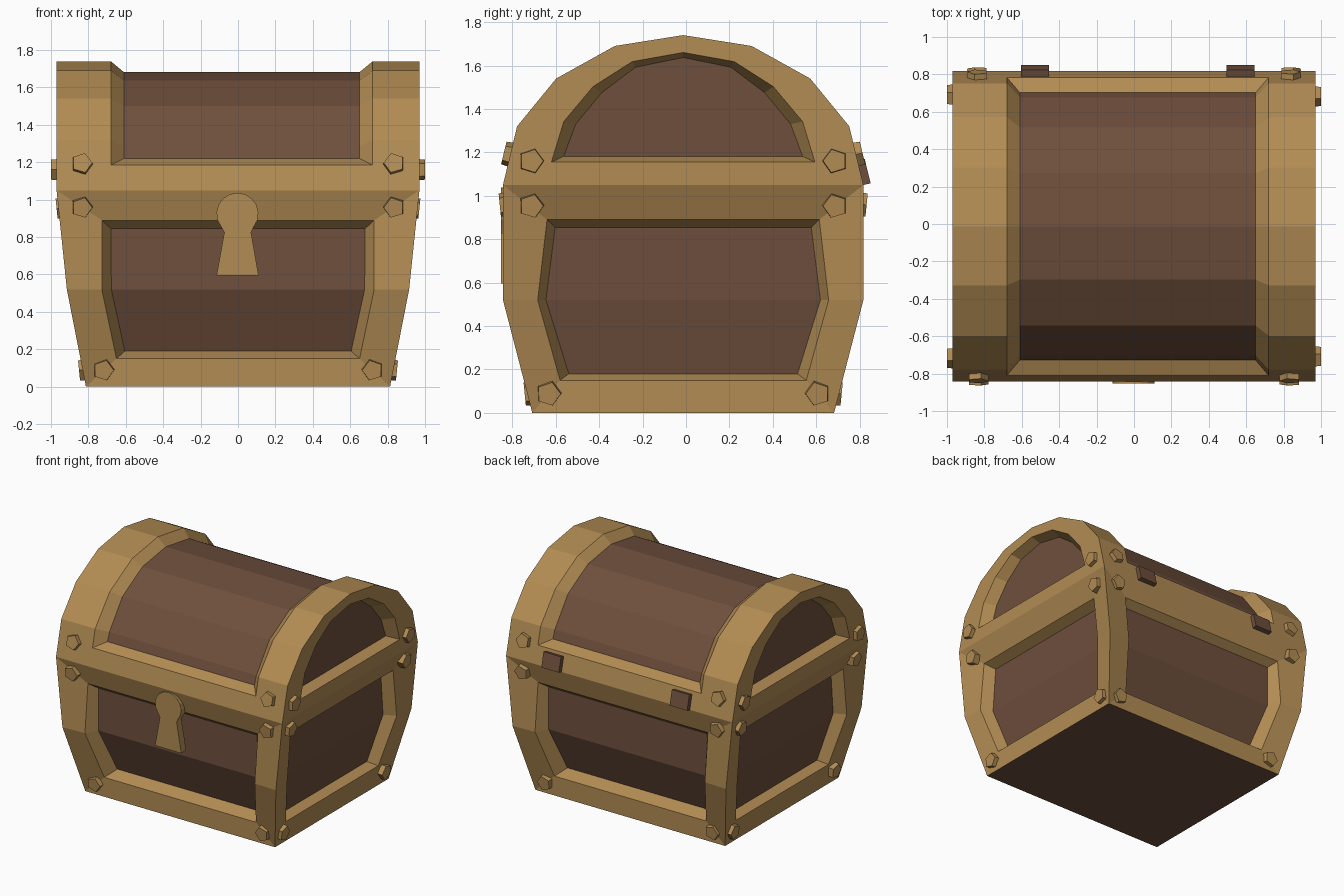
import bpy, bmesh, math
from mathutils import Vector, Matrix

cube = bpy.data.objects.get("Cube")
if cube:
    bpy.data.objects.remove(cube)


def material(name, rgb):
    m = bpy.data.materials.new(name)
    m.use_nodes = True
    m.diffuse_color = (*rgb, 1)
    m.node_tree.nodes["Principled BSDF"].inputs["Base Color"].default_value = (*rgb, 1)
    return m


GOLD = material("tan_trim", (0.45, 0.265, 0.088))
BROWN = material("brown_wood", (0.158, 0.078, 0.046))


def finish(name, bm, mats):
    bmesh.ops.remove_doubles(bm, verts=bm.verts, dist=0.0005)
    bmesh.ops.recalc_face_normals(bm, faces=bm.faces)
    me = bpy.data.meshes.new(name)
    bm.to_mesh(me)
    bm.free()
    for m in mats:
        me.materials.append(m)
    ob = bpy.data.objects.new(name, me)
    bpy.context.collection.objects.link(ob)
    return ob


def framed_panel(bm, outer, opening, panel):
    """Frame face, sloped reveal, then a sunken panel; loops run up one side and down the other."""
    loops = [[bm.verts.new(p) for p in loop] for loop in (outer, opening, panel)]
    n = len(outer)
    for a, b in zip(loops, loops[1:]):
        for i in range(n):
            j = (i + 1) % n
            bm.faces.new((a[i], a[j], b[j], b[i]))
    p = loops[2]
    for i in range(n // 2 - 1):
        quad = [p[i], p[i + 1], p[n - 2 - i], p[n - 1 - i]]
        bm.faces.new(list(dict.fromkeys(quad))).material_index = 1
    if n % 2:  # odd loops end in a triangle at the crown
        m = n // 2
        bm.faces.new((p[m - 1], p[m], p[m + 1])).material_index = 1


CY = -0.013  # depth centre of the chest

# ---- chest body: four framed sides and a wooden bottom ----
BODY = [(0.813, 0.695, 0), (0.915, 0.83, 0.52), (0.97, 0.83, 1.05)]  # half x, half y, z
# rows: (half width, depth, z) from bottom to top
FRONT_OPEN = [(0.65, 0.695, 0.15), (0.728, 0.822, 0.52), (0.728, 0.785, 0.89)]
FRONT_PANEL = [(0.605, 0.60, 0.19), (0.677, 0.73, 0.52), (0.68, 0.725, 0.845)]
SIDE_OPEN = [(0.567, 0.815, 0.15), (0.67, 0.90, 0.52), (0.627, 0.90, 0.89)]
SIDE_PANEL = [(0.527, 0.745, 0.18), (0.632, 0.81, 0.52), (0.59, 0.82, 0.855)]


def loop_front(rows, s):
    return ([(-w, s * d + CY, z) for w, d, z in rows]
            + [(w, s * d + CY, z) for w, d, z in reversed(rows)])


def loop_side(rows, s):
    return ([(s * d, -w + CY, z) for w, d, z in rows]
            + [(s * d, w + CY, z) for w, d, z in reversed(rows)])


bm = bmesh.new()
for s in (-1, 1):
    framed_panel(bm, loop_front(BODY, s), loop_front(FRONT_OPEN, s), loop_front(FRONT_PANEL, s))
    framed_panel(bm, loop_side([(y, x, z) for x, y, z in BODY], s),
                 loop_side(SIDE_OPEN, s), loop_side(SIDE_PANEL, s))
for (hx, hy, z), mat in ((BODY[0], 1), (BODY[2], 0)):
    f = bm.faces.new([bm.verts.new((a * hx, b * hy + CY, z))
                      for a, b in ((-1, -1), (1, -1), (1, 1), (-1, 1))])
    f.material_index = mat
finish("chest_body", bm, (GOLD, BROWN))

# ---- lid: curved top with sunken panel, arched ends ----
ARC = [(0.83, 1.05), (0.765, 1.32), (0.585, 1.54), (0.315, 1.69), (0, 1.74)]
ARC_OPEN = [(0.797, 1.185)] + ARC[1:]
ARC_PANEL = [(0.715, 1.22), (0.69, 1.285), (0.53, 1.50), (0.285, 1.637), (0, 1.682)]
END_OPEN = [(0.607, 1.155), (0.55, 1.342), (0.415, 1.503), (0.235, 1.618), (0, 1.66)]
END_PANEL = [(0.55, 1.182), (0.495, 1.33), (0.375, 1.475), (0.22, 1.592), (0, 1.637)]


def arch(half, x):
    pts = [(-y, z) for y, z in half] + [(y, z) for y, z in reversed(half[:-1])]
    return [(x, y + CY, z) for y, z in pts]


def arch_pair(half, x0, x1):
    return arch(half, x0) + arch(half, x1)[::-1]


bm = bmesh.new()
framed_panel(bm, arch_pair(ARC, -0.97, 0.97), arch_pair(ARC_OPEN, -0.68, 0.72),
             arch_pair(ARC_PANEL, -0.61, 0.65))
for s in (-1, 1):
    framed_panel(bm, arch(ARC, s * 0.97), arch(END_OPEN, s * 0.97), arch(END_PANEL, s * 0.89))
# the frame band closes across the foot of the lid
bm.faces.new([bm.verts.new((a * 0.97, b * 0.83 + CY, 1.05))
              for a, b in ((-1, -1), (1, -1), (1, 1), (-1, 1))])
finish("lid", bm, (GOLD, BROWN))


# ---- five-sided rivets at every corner ----
def rivet(bm, pos, normal, spin):
    rot = Vector(normal).to_track_quat('Z', 'Y').to_matrix().to_4x4()
    bmesh.ops.create_cone(bm, cap_ends=True, segments=5, radius1=0.062, radius2=0.056, depth=0.06,
                          matrix=Matrix.Translation(pos) @ rot @ Matrix.Rotation(spin, 4, 'Z'))


bm = bmesh.new()
for a in (-1, 1):
    for b in (-1, 1):
        # front and back: x, depth, z, tilt
        for x, d, z, t in ((0.835, 0.797, 1.19, 0.24), (0.835, 0.815, 0.96, -0.1), (0.72, 0.70, 0.09, -0.1)):
            rivet(bm, (a * x, b * d + CY, z), (0, b, t), 0.3 * a)
        # ends: depth along y, x, z, tilt
        for y, x, z, t in ((0.70, 0.97, 1.16, 0), (0.70, 0.94, 0.955, -0.1), (0.62, 0.82, 0.09, -0.1)):
            rivet(bm, (a * x, b * y + CY, z), (a, 0, t), 0.3 * b)
finish("rivets", bm, (GOLD,))

# ---- keyhole plate on the front ----
outline = [(-0.115, 0.595), (0.11, 0.595), (0.07, 0.825)]
for i in range(13):
    t = math.radians(-40 + 260 * i / 12)
    outline.append((-0.003 + 0.112 * math.cos(t), 0.925 + 0.112 * math.sin(t)))
outline.append((-0.073, 0.825))
bm = bmesh.new()
face = bm.faces.new([bm.verts.new((x, -0.852, z)) for x, z in outline])
ext = bmesh.ops.extrude_face_region(bm, geom=[face], use_keep_orig=True)
bmesh.ops.translate(bm, vec=(0, 0.06, 0),
                    verts=[v for v in ext["geom"] if isinstance(v, bmesh.types.BMVert)])
finish("keyhole_plate", bm, (GOLD,))

# ---- two hinges on the back ----
for name, x in (("hinge_right", -0.53), ("hinge_left", 0.57)):
    bm = bmesh.new()
    bmesh.ops.create_cube(bm, size=1, matrix=Matrix.Translation((x, 0.815, 1.108))
                          @ Matrix.Rotation(0.24, 4, 'X') @ Matrix.Diagonal((0.15, 0.045, 0.115, 1)))
    finish(name, bm, (BROWN,))
